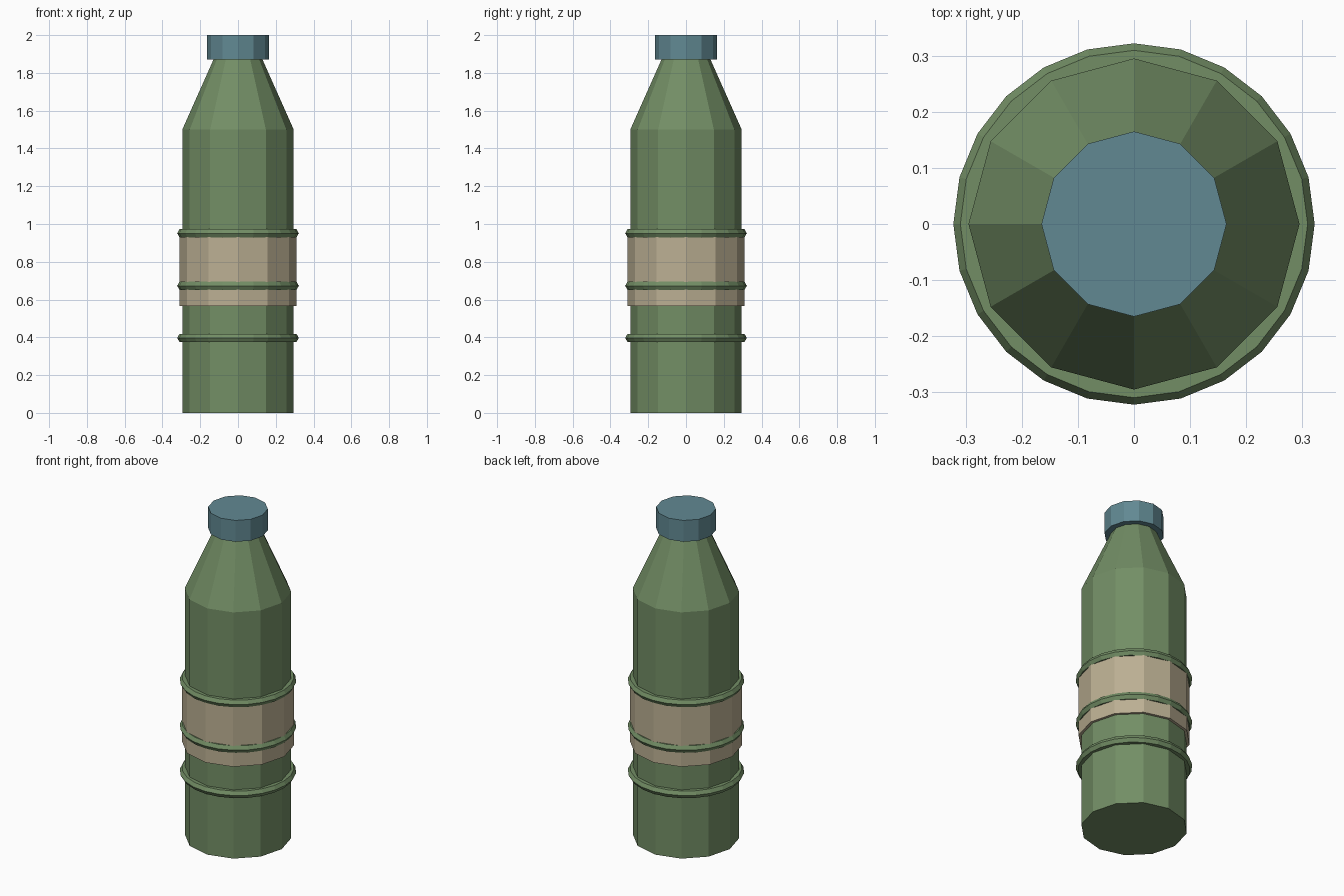
import bpy, bmesh
from math import cos, sin, tau

if "Cube" in bpy.data.objects:
    bpy.data.objects.remove(bpy.data.objects["Cube"])


def material(name, rgb):
    m = bpy.data.materials.new(name)
    m.diffuse_color = (*rgb, 1)
    m.use_nodes = True
    m.node_tree.nodes["Principled BSDF"].inputs["Base Color"].default_value = m.diffuse_color
    return m


green = material("green", (0.17, 0.27, 0.13))
beige = material("beige", (0.50, 0.43, 0.29))
blue = material("blue", (0.12, 0.25, 0.29))


def lathe(name, profile, sides, mat, closed=False):
    """Spin (radius, z) points round z; closed joins the profile into a ring, otherwise ends are capped."""
    bm = bmesh.new()
    rows = [[bm.verts.new((r * cos(tau * i / sides), r * sin(tau * i / sides), z))
             for i in range(sides)] for r, z in profile]
    pairs = list(zip(rows, rows[1:]))
    if closed:
        pairs.append((rows[-1], rows[0]))
    else:
        bm.faces.new(rows[0][::-1])
        bm.faces.new(rows[-1])
    for a, b in pairs:
        for i in range(sides):
            j = (i + 1) % sides
            bm.faces.new((a[i], a[j], b[j], b[i]))
    bmesh.ops.recalc_face_normals(bm, faces=bm.faces)
    mesh = bpy.data.meshes.new(name)
    bm.to_mesh(mesh)
    bm.free()
    mesh.materials.append(mat)
    obj = bpy.data.objects.new(name, mesh)
    bpy.context.collection.objects.link(obj)
    return obj


# Bottle body with tapered shoulder
lathe("bottle_body", [(0.295, 0), (0.295, 1.5), (0.13, 1.87)], 12, green)

# Screw cap
lathe("cap", [(0.165, 1.87), (0.165, 2.0)], 12, blue)

# Label sleeve
lathe("label", [(0.311, 0.567), (0.311, 0.945)], 12, beige)

# Raised rings around the body
for n, z in enumerate((0.397, 0.673, 0.951), 1):
    section = [(0.297 + 0.025 * cos(tau * k / 6), z + 0.025 * sin(tau * k / 6)) for k in range(6)]
    lathe(f"ring_{n}", section, 24, green, closed=True)
